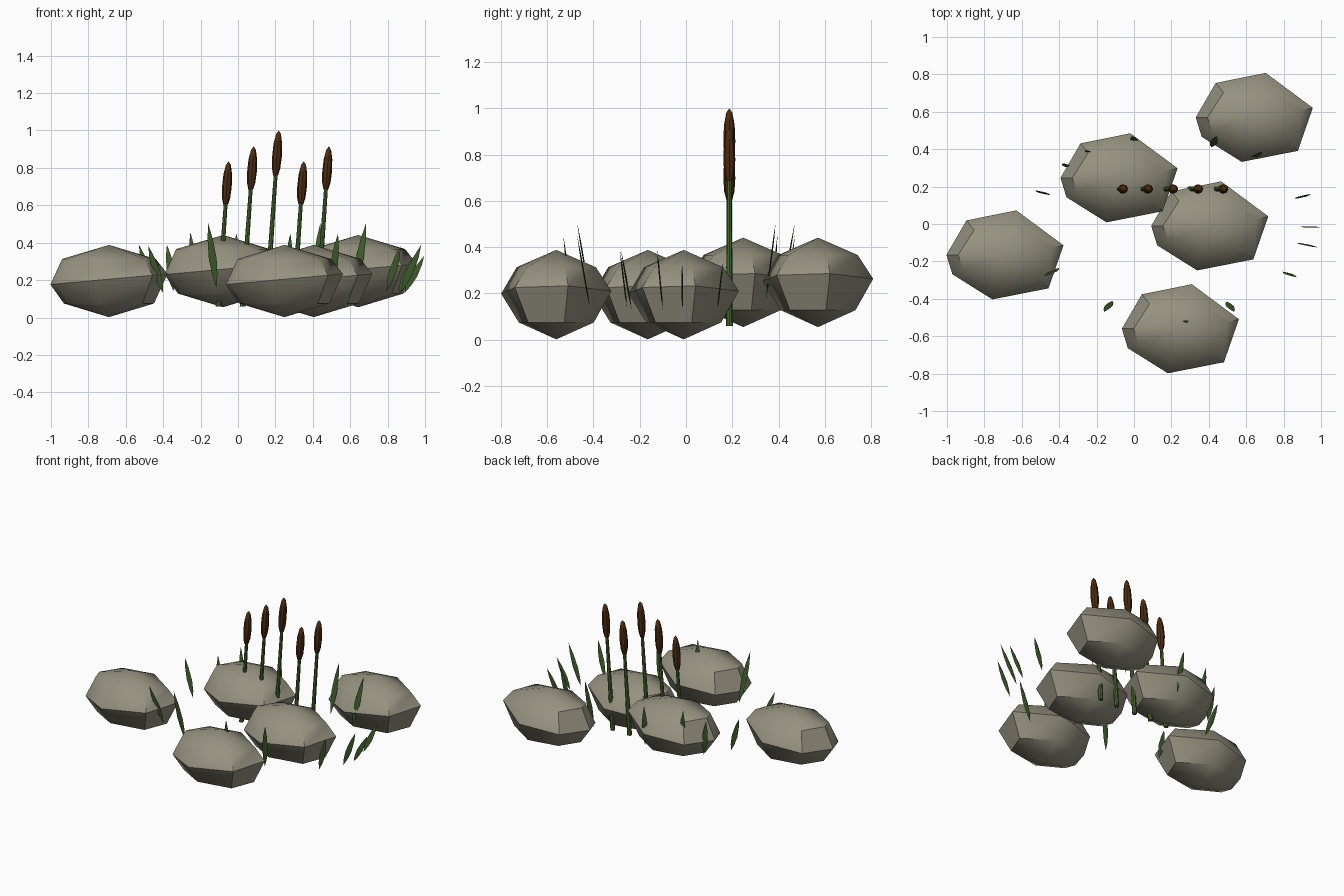
import bpy
import math
from mathutils import Vector

if "Cube" in bpy.data.objects:
    bpy.data.objects.remove(bpy.data.objects["Cube"])


def material(name, rgb):
    m = bpy.data.materials.new(name)
    m.use_nodes = True
    m.diffuse_color = (*rgb, 1)
    m.node_tree.nodes["Principled BSDF"].inputs["Base Color"].default_value = (*rgb, 1)
    return m


STONE = material("grey stone", (0.30, 0.285, 0.215))
STEM = material("stem green", (0.07, 0.15, 0.03))
LEAF = material("leaf green", (0.05, 0.11, 0.025))
BROWN = material("seed head brown", (0.075, 0.025, 0.006))


def loft(name, start, rings, end, mat, angle):
    """Closed solid from a start point, through equal rings, to an end point."""
    n = len(rings[0])
    verts = [start] + [p for r in rings for p in r] + [end]
    last = len(verts) - 1
    faces = []
    for i in range(n):
        j = (i + 1) % n
        faces.append((0, 1 + j, 1 + i))
        for k in range(len(rings) - 1):
            a, b = 1 + k * n, 1 + (k + 1) * n
            faces.append((a + i, a + j, b + j, b + i))
        top = 1 + (len(rings) - 1) * n
        faces.append((top + i, top + j, last))
    mesh = bpy.data.meshes.new(name)
    mesh.from_pydata([tuple(v) for v in verts], [], faces)
    mesh.materials.append(mat)
    ob = bpy.data.objects.new(name, mesh)
    bpy.context.collection.objects.link(ob)
    bpy.ops.object.select_all(action="DESELECT")
    ob.select_set(True)
    bpy.context.view_layer.objects.active = ob
    bpy.ops.object.shade_smooth_by_angle(angle=math.radians(angle))
    return ob


# Boulders: one faceted shape, repeated
outline = [(0.313, 0.051), (0.061, 0.238), (-0.206, 0.184), (-0.313, 0.0),
           (-0.281, -0.104), (-0.067, -0.238), (0.233, -0.179)]


def boulder_ring(z, sx, sy, tilt):
    return [Vector((x * sx, y * sy, z + x * tilt)) for x, y in outline]


def boulder(name, x, y, z):
    rings = [boulder_ring(-0.12, 0.77, 0.68, 0),
             boulder_ring(0.01, 1, 1, 0.09),
             boulder_ring(0.118, 0.8, 0.72, 0)]
    ob = loft(name, Vector((0, 0, -0.193)), rings, Vector((0, 0, 0.193)), STONE, 42)
    ob.location = (x, y, z)


for name, place in {
    "boulder_right": (-0.69, -0.165, 0.195),
    "boulder_centre": (-0.08, 0.247, 0.248),
    "boulder_middle": (0.405, -0.01, 0.195),
    "boulder_front": (0.248, -0.56, 0.195),
    "boulder_back": (0.643, 0.57, 0.248),
}.items():
    boulder(name, *place)


# Reeds: leaning tapered stem with a seed head
def round_ring(centre, radius, sides=8):
    return [centre + Vector((radius * math.cos(t), radius * math.sin(t), 0))
            for t in (2 * math.pi * i / sides for i in range(sides))]


LEAN = 0.07
for i, top in enumerate((0.835, 0.915, 1.0, 0.835, 0.915)):
    tip = Vector((-0.05 + i * 0.134, 0.187, top))

    def along(z, tip=tip):
        return tip + Vector(((z - tip.z) * LEAN, 0, z - tip.z))

    head = top - (0.23 if i != 2 else 0.24)
    span = top - head
    loft(f"reed_stem_{i + 1}", along(0.06),
         [round_ring(along(0.06), 0.015), round_ring(along(head + 0.02), 0.010)],
         along(head + 0.02), STEM, 40)
    profile = ((0.0, 0.013), (0.15, 0.022), (0.4, 0.026), (0.7, 0.023), (0.92, 0.013))
    loft(f"reed_head_{i + 1}", along(head),
         [round_ring(along(head + f * span), r) for f, r in profile],
         along(top), BROWN, 40)


# Leaf blades: thin pointed slivers, wide across x, leaning outwards
def blade(name, base, tip):
    base, tip = Vector(base), Vector(tip)
    rings = []
    for f, half in ((0.2, 0.014), (0.45, 0.021), (0.75, 0.014)):
        c = base.lerp(tip, f)
        rings.append([c + Vector(d) for d in
                      ((half, 0, 0), (0, 0.003, 0), (-half, 0, 0), (0, -0.003, 0))])
    loft(name, base, rings, tip, LEAF, 30)


leaves = [
    ((-0.115, -0.41, 0.16), (-0.16, -0.47, 0.505)),
    ((0.495, -0.415, 0.14), (0.535, -0.47, 0.45)),
    ((0.265, -0.49, 0.14), (0.28, -0.53, 0.45)),
    ((-0.40, -0.235, 0.13), (-0.48, -0.28, 0.385)),
    ((-0.45, 0.155, 0.14), (-0.53, 0.18, 0.39)),
    ((-0.345, 0.30, 0.14), (-0.38, 0.325, 0.39)),
    ((-0.225, 0.37, 0.16), (-0.255, 0.395, 0.455)),
    ((0.01, 0.43, 0.16), (-0.01, 0.47, 0.45)),
    ((0.415, 0.41, 0.16), (0.44, 0.47, 0.505)),
    ((0.625, 0.345, 0.17), (0.685, 0.387, 0.505)),
    ((0.86, 0.135, 0.13), (0.945, 0.16, 0.335)),
    ((0.89, -0.015, 0.13), (0.995, -0.017, 0.33)),
    ((0.87, -0.10, 0.13), (0.98, -0.125, 0.39)),
    ((0.795, -0.255, 0.14), (0.87, -0.285, 0.385)),
]
for i, (base, tip) in enumerate(leaves):
    blade(f"leaf_blade_{i + 1}", base, tip)
